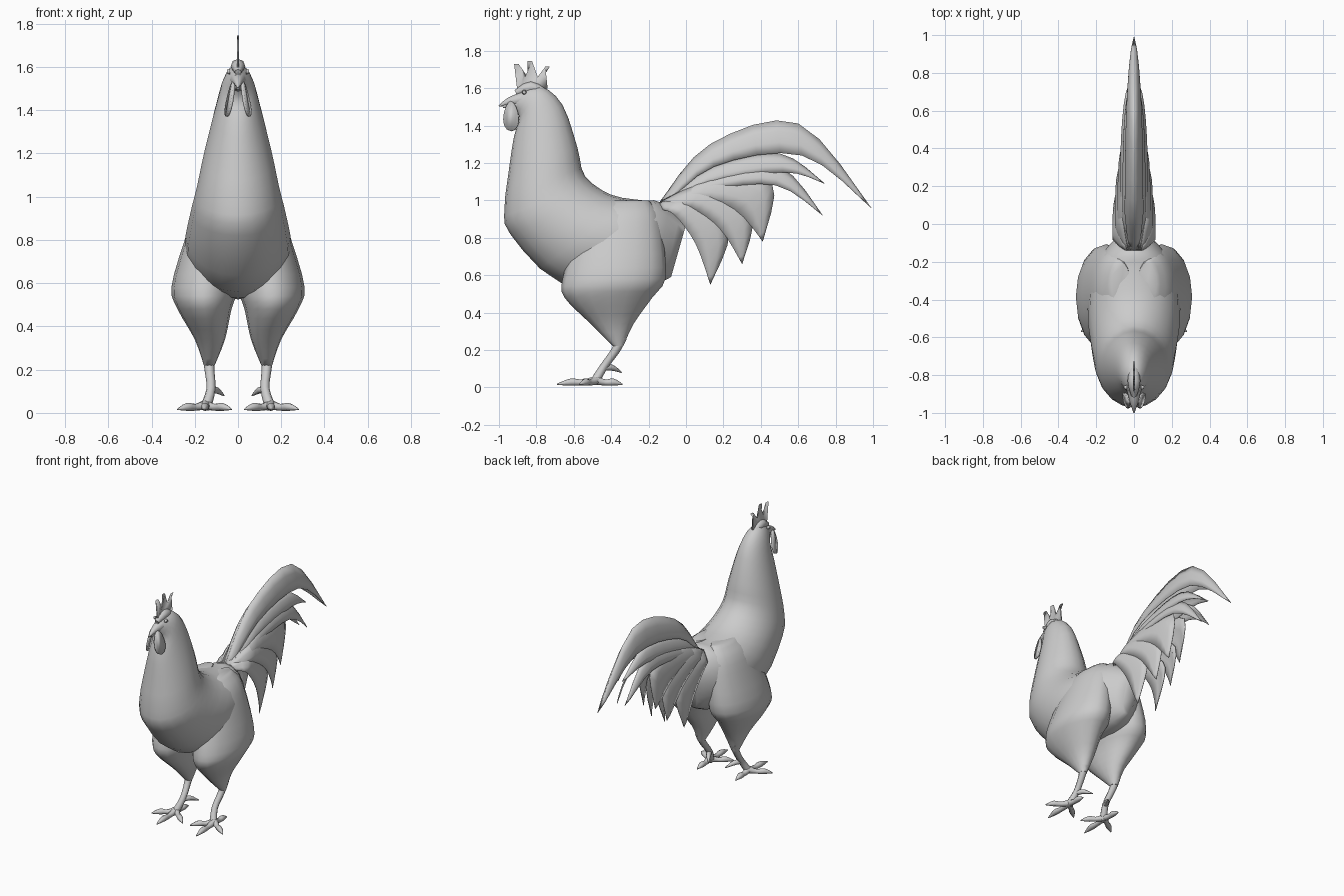
import bpy
import bmesh
from math import sin, cos, pi, radians
from mathutils import Vector

cube = bpy.data.objects.get("Cube")
if cube:
    bpy.data.objects.remove(cube)

grey = bpy.data.materials.new("plain grey")
grey.use_nodes = True
grey.diffuse_color = (0.6, 0.6, 0.6, 1)
grey.node_tree.nodes["Principled BSDF"].inputs["Base Color"].default_value = grey.diffuse_color


def smooth(points, steps):
    """Catmull-Rom resampling of tuples of any length."""
    last = len(points) - 1
    result = []
    for i in range(last):
        a, b, c, d = (points[min(max(i + k, 0), last)] for k in (-1, 0, 1, 2))
        for step in range(steps):
            t = step / steps
            result.append(tuple(
                q + t * (r - p + t * (2 * p - 5 * q + 4 * r - s + t * (3 * (q - r) + s - p))) / 2
                for p, q, r, s in zip(a, b, c, d)))
    return result + [tuple(points[-1])]


def finish(name, bm, thickness=0):
    """Turn a bmesh into a smooth-shaded grey object."""
    bmesh.ops.remove_doubles(bm, verts=bm.verts, dist=0.0002)
    bmesh.ops.recalc_face_normals(bm, faces=bm.faces)
    mesh = bpy.data.meshes.new(name)
    bm.to_mesh(mesh)
    bm.free()
    mesh.materials.append(grey)
    obj = bpy.data.objects.new(name, mesh)
    bpy.context.collection.objects.link(obj)
    if thickness:
        solid = obj.modifiers.new("thickness", 'SOLIDIFY')
        solid.thickness = thickness
        solid.offset = 0
    bpy.ops.object.select_all(action='DESELECT')
    obj.select_set(True)
    bpy.context.view_layer.objects.active = obj
    bpy.ops.object.shade_smooth_by_angle(angle=radians(50))


def loft(name, rings, sides):
    """Skin elliptical rings given as (centre, half axis, half axis)."""
    bm = bmesh.new()
    loops = []
    for centre, u, v in rings:
        angles = [2 * pi * k / sides for k in range(sides)]
        loops.append([bm.verts.new(centre + u * cos(a) + v * sin(a)) for a in angles])
    for low, high in zip(loops, loops[1:]):
        for k in range(sides):
            following = (k + 1) % sides
            bm.faces.new((low[k], low[following], high[following], high[k]))
    bm.faces.new(loops[0])
    bm.faces.new(loops[-1])
    finish(name, bm)


def tube(name, points, side=1):
    """Round limb along points of (x, y, z, radius), mirrored by side."""
    path = smooth([(side * x, y, z, radius) for x, y, z, radius in points], 3)
    rings = []
    for i, (x, y, z, radius) in enumerate(path):
        before, after = path[max(i - 1, 0)], path[min(i + 1, len(path) - 1)]
        along = (Vector(after[:3]) - Vector(before[:3])).normalized()
        across = Vector((0, 1, 0)) if abs(along.x) > 0.9 else Vector((1, 0, 0))
        u = along.cross(across).normalized()
        rings.append((Vector((x, y, z)), u * radius, along.cross(u) * radius))
    loft(name, rings, 8)


def plate(name, outline, thickness):
    """Thin sheet from an outline of points."""
    bm = bmesh.new()
    bm.faces.new([bm.verts.new(point) for point in outline])
    bmesh.ops.triangulate(bm, faces=bm.faces)
    finish(name, bm, thickness)


def feather(name, upper, lower, inner, outer, side):
    """Bulging vane between an upper and a lower edge of (y, z)."""
    bm = bmesh.new()
    rows = []
    top, bottom = smooth(upper, 4), smooth(lower, 4)
    for i, (a, b) in enumerate(zip(top, bottom)):
        t = i / (len(top) - 1)
        opening = min(1, 0.5 + 2 * t)
        row = []
        for k in range(4):
            f = k / 3
            x = opening * (inner + (outer - inner) * (1 - t ** 4) * sin(f * pi * 0.6))
            row.append(bm.verts.new((side * x, a[0] + (b[0] - a[0]) * f, a[1] + (b[1] - a[1]) * f)))
        rows.append(row)
    for near, far in zip(rows, rows[1:]):
        for k in range(3):
            bm.faces.new((near[k], near[k + 1], far[k + 1], far[k]))
    finish(name, bm, 0.004)


# Head, neck and torso: back y and z, breast y and z, half width
spine = [
    (-.91, 1.57, -.92, 1.5, .02), (-.78, 1.61, -.89, 1.44, .065), (-.66, 1.51, -.92, 1.34, .1),
    (-.58, 1.28, -.95, 1.14, .155), (-.54, 1.13, -.97, .96, .19), (-.4, 1.03, -.94, .82, .22),
    (-.23, 1, -.67, .56, .245), (-.14, .99, -.25, .53, .19), (0, .87, -.08, .59, .05)]
body_rings = []
for back_y, back_z, breast_y, breast_z, width in smooth(spine, 3):
    back, breast = Vector((0, back_y, back_z)), Vector((0, breast_y, breast_z))
    body_rings.append(((back + breast) / 2, (back - breast) / 2, Vector((width, 0, 0))))
loft("body", body_rings, 20)

# Beak, upper and lower halves
tube("upper_beak", [(0, -.88, 1.54, .038), (0, -.95, 1.527, .02), (0, -1, 1.503, .003)])
tube("lower_beak", [(0, -.88, 1.515, .032), (0, -.98, 1.502, .008)])

# Comb with three prongs: root y, tip y, tip z
tube("comb_base", [(0, -.91, 1.575, .015), (0, -.83, 1.603, .034), (0, -.74, 1.57, .015)])
comb = [(0, -.9, 1.57)]
for root, tip, height in ((-.888, -.907, 1.73), (-.833, -.835, 1.745), (-.778, -.74, 1.715)):
    comb += [(0, root - .015, 1.66), (0, tip - .012, height), (0, tip + .012, height), (0, root + .015, 1.66)]
plate("comb", comb + [(0, -.74, 1.6), (0, -.78, 1.57)], .008)

# Thigh rings: height, front y, rear y, inner x, outer x
thigh = [(1, -.43, -.2, .02, .12), (.93, -.53, -.15, 0, .195), (.78, -.6, -.12, 0, .253),
         (.58, -.66, -.11, 0, .308), (.48, -.65, -.18, .03, .28), (.34, -.51, -.28, .06, .2),
         (.22, -.39, -.335, .108, .158)]

# Tail vanes from the middle outwards: two upper points, two lower points, tip
vanes = [
    ("sickle_feather", (.13, 1.3), (.6, 1.41), (.15, 1.18), (.62, 1.24), (.99, .96)),
    ("upper_feather", (.15, 1.19), (.5, 1.25), (.1, 1.08), (.52, 1.15), (.74, 1.09)),
    ("middle_feather", (.15, 1.14), (.5, 1.18), (.12, 1.05), (.48, 1.08), (.73, .92)),
    ("rear_covert", (.15, 1.13), (.46, 1.09), (.05, 1), (.27, .94), (.41, .78)),
    ("middle_covert", (.1, 1.08), (.35, .93), (.02, .96), (.18, .85), (.3, .66)),
    ("front_covert", (.06, 1), (.23, .83), (-.06, .92), (.05, .77), (.13, .55))]

# Toe tips: x, y
toes = {"middle_toe": (.155, -.69), "outer_toe": (.28, -.57), "inner_toe": (.03, -.58), "back_toe": (.15, -.34)}

for label, side in (("left_", 1), ("right_", -1)):
    # Eye
    tube(label + "eye", [(.036, -.865, 1.578, .013), (.052, -.865, 1.578, .009)], side)

    # Hanging wattle, leaning outwards and turned towards the front
    wattle = []
    for k in range(14):
        angle = 2 * pi * k / 14
        drop = 1 - cos(angle)
        sway = sin(angle) * (.6 + .2 * drop)
        wattle.append((side * (.022 + .015 * drop + .014 * sway), -.935 + .05 * sway, 1.53 - .08 * drop))
    plate(label + "wattle", wattle, .012)

    # Thigh, shank and spur
    thigh_rings = []
    for z, front, rear, inner, outer in smooth(thigh, 3):
        centre = Vector((side * (inner + outer) / 2, (front + rear) / 2, z))
        thigh_rings.append((centre, Vector((0, (rear - front) / 2, 0)), Vector(((outer - inner) / 2, 0, 0))))
    loft(label + "thigh", thigh_rings, 16)
    tube(label + "shank", [(.135, -.345, .27, .03), (.132, -.375, .2, .023),
                           (.125, -.44, .11, .021), (.15, -.49, .025, .026)], side)
    tube(label + "spur", [(.125, -.44, .105, .016), (.1, -.395, .105, .016), (.065, -.345, .08, .003)], side)

    # Toes with a knuckle and a pointed claw
    for toe, tip in toes.items():
        path = []
        for t, z, radius in ((0, .037, .024), (.35, .026, .016), (.65, .028, .019), (1, .016, .003)):
            spot = Vector((.15, -.48)).lerp(Vector(tip), t)
            path.append((spot.x, spot.y, z, radius))
        tube(label + toe, path, side)

    # Tail, with each vane further out than the last
    for i, (vane, high, crest, low, belly, tip) in enumerate(vanes):
        feather(label + vane, [(-.14, .99), high, crest, tip], [(-.13, .95), low, belly, tip],
                .015 * i, .05 + .013 * i, side)
